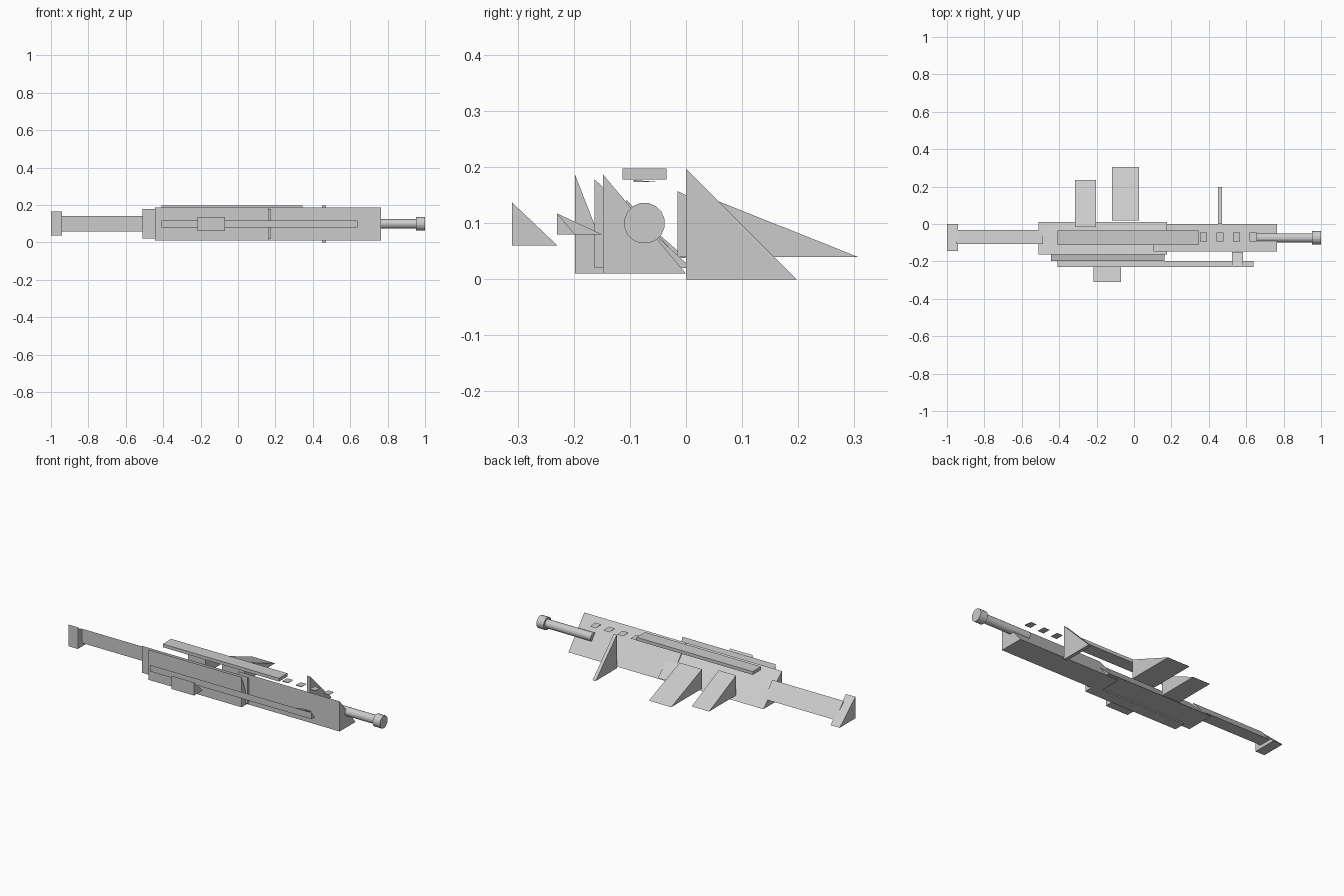
import bpy
import math

if "Cube" in bpy.data.objects:
    bpy.data.objects.remove(bpy.data.objects["Cube"])

grey = bpy.data.materials.new("plain grey")
grey.diffuse_color = (0.6, 0.6, 0.6, 1)
grey.use_nodes = True
grey.node_tree.nodes["Principled BSDF"].inputs["Base Color"].default_value = grey.diffuse_color


def add_mesh(name, verts, faces):
    mesh = bpy.data.meshes.new(name)
    mesh.from_pydata(verts, [], faces)
    mesh.materials.append(grey)
    obj = bpy.data.objects.new(name, mesh)
    bpy.context.collection.objects.link(obj)
    return obj


def prism(name, x0, x1, profile):
    """Extrude a counter-clockwise (y, z) profile from x0 to x1."""
    n = len(profile)
    verts = [(x, y, z) for x in (x0, x1) for y, z in profile]
    faces = [tuple(reversed(range(n))), tuple(range(n, 2 * n))]
    faces += [(i, (i + 1) % n, n + (i + 1) % n, n + i) for i in range(n)]
    return add_mesh(name, verts, faces)


def wedge(name, x0, x1, y0, y1, z0, z1):
    """Right-angled wedge: upright face at y0, sloping down to y1."""
    return prism(name, x0, x1, [(y0, z0), (y1, z0), (y0, z1)])


def rod(name, x0, x1, radius, y=-0.074, z=0.1, sides=16):
    ring = [(y + radius * math.cos(math.tau * (i + 0.5) / sides),
             z + radius * math.sin(math.tau * (i + 0.5) / sides))
            for i in range(sides)]
    return prism(name, x0, x1, ring)


# Stock
wedge("butt_plate", -1.0, -0.94, -0.145, 0.0, 0.038, 0.165)
wedge("stock_strut", -0.95, -0.487, -0.106, -0.031, 0.058, 0.142)

# Main body
wedge("receiver", -0.51, 0.176, -0.163, 0.01, 0.02, 0.178)
wedge("side_panel", -0.445, 0.162, -0.198, -0.129, 0.01, 0.187)
wedge("fore_body", 0.105, 0.765, -0.148, 0.0, 0.01, 0.187)

# Side rail and its fittings
wedge("side_rail", -0.41, 0.64, -0.23, -0.198, 0.08, 0.118)
wedge("rail_handle", 0.525, 0.582, -0.227, -0.15, 0.08, 0.116)
wedge("side_block", -0.217, -0.07, -0.31, -0.229, 0.06, 0.137)

# Grips and magazine
wedge("rear_grip", -0.315, -0.202, -0.015, 0.235, 0.04, 0.157)
wedge("magazine", -0.118, 0.027, 0.02, 0.306, 0.04, 0.154)
wedge("front_grip", 0.45, 0.47, 0.0, 0.197, 0.0, 0.197)

# Top rail and the small plates ahead of it
prism("top_rail", -0.41, 0.346,
      [(-0.113, 0.178), (-0.035, 0.178), (-0.035, 0.197), (-0.113, 0.197)])
for i in range(4):
    x = 0.353 + 0.0885 * i
    wedge(f"top_plate_{i + 1}", x, x + 0.038, -0.094, -0.045, 0.173, 0.177)

# Barrel
rod("barrel", 0.655, 0.96, 0.025)
rod("muzzle", 0.953, 1.0, 0.0365)
